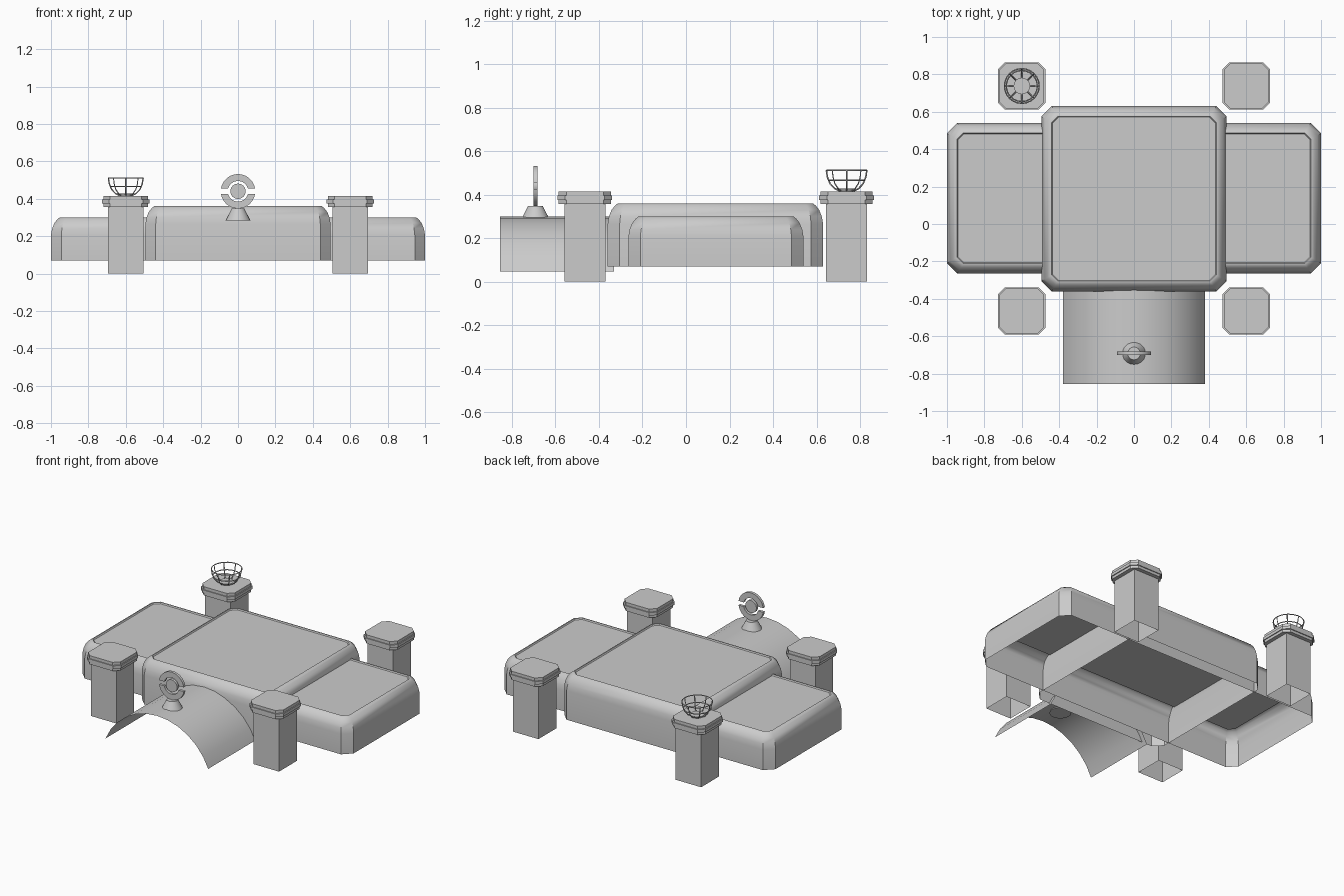
import bpy, bmesh, math
from mathutils import Vector, Matrix

if "Cube" in bpy.data.objects:
    bpy.data.objects.remove(bpy.data.objects["Cube"])

GREY = bpy.data.materials.new("plain grey")
GREY.diffuse_color = (0.6, 0.6, 0.6, 1)
GREY.use_nodes = True
GREY.node_tree.nodes["Principled BSDF"].inputs["Base Color"].default_value = GREY.diffuse_color


def finish(bm, name, angle=None):
    bmesh.ops.recalc_face_normals(bm, faces=bm.faces)
    me = bpy.data.meshes.new(name)
    bm.to_mesh(me)
    bm.free()
    me.materials.append(GREY)
    ob = bpy.data.objects.new(name, me)
    bpy.context.collection.objects.link(ob)
    if angle:
        bpy.ops.object.select_all(action='DESELECT')
        ob.select_set(True)
        bpy.context.view_layer.objects.active = ob
        bpy.ops.object.shade_smooth_by_angle(angle=math.radians(angle))
    return ob


def chamfered(cx, cy, hx, hy, c):
    """Rectangle outline with cut corners."""
    pts = [(hx, -hy + c), (hx, hy - c), (hx - c, hy), (-hx + c, hy),
           (-hx, hy - c), (-hx, -hy + c), (-hx + c, -hy), (hx - c, -hy)]
    return [(cx + x, cy + y) for x, y in pts]


def loft(bm, rings, cap_bottom=False, cap_top=True):
    """Skin a stack of closed rings of 3D points."""
    vs = [[bm.verts.new(p) for p in r] for r in rings]
    n = len(vs[0])
    for a, b in zip(vs, vs[1:]):
        for i in range(n):
            j = (i + 1) % n
            bm.faces.new((a[i], a[j], b[j], b[i]))
    if cap_bottom:
        bm.faces.new(vs[0][::-1])
    if cap_top:
        bm.faces.new(vs[-1])


def block(name, cy, hx, hy, top):
    """Open-bottomed block, rounded upper edge, slightly sunken roof panel."""
    steps = [(0, None), (0, -.095), (.006, -.06), (.018, -.03), (.034, -.01),
             (.047, 0), (.054, 0), (.059, -.007)]
    rings = []
    for inset, dz in steps:
        z = .07 if dz is None else top + dz
        c = .055 - .4 * inset
        rings.append([(x, y, z) for x, y in chamfered(0, cy, hx - inset, hy - inset, c)])
    bm = bmesh.new()
    loft(bm, rings)
    finish(bm, name, 35)


block("main_hall", .135, .495, .495, .36)
block("side_wings", .1375, 1.0, .4025, .30)

# Posts with three-layer caps
for cx, side in ((-.6, "left"), (.6, "right")):
    for cy, end in ((-.465, "front"), (.738, "back")):
        bm = bmesh.new()
        h = .094
        sq = [(cx - h, cy - h), (cx + h, cy - h), (cx + h, cy + h), (cx - h, cy + h)]
        loft(bm, [[(x, y, z) for x, y in sq] for z in (0, .36)])
        for z0, z1, w in ((.357, .375, .120), (.375, .395, .126), (.395, .415, .120)):
            ring = chamfered(cx, cy, w, w, .035)
            loft(bm, [[(x, y, z) for x, y in ring] for z in (z0, z1)], True)
        finish(bm, f"{end}_{side}_post")

# Arched entrance canopy: a single thin sheet
bm = bmesh.new()
R, half, N = .41, math.radians(67.5), 12
rows = []
for i in range(N + 1):
    a = -half + 2 * half * i / N
    x, z = R * math.sin(a), .30 - R + R * math.cos(a)
    rows.append([bm.verts.new((x, y, z)) for y in (-.855, -.33)])
for a, b in zip(rows, rows[1:]):
    bm.faces.new((a[0], b[0], b[1], a[1]))
finish(bm, "entrance_canopy", 40)

# Ornament on the canopy: cone foot, two half rings and a disc
OY, OZ, T = -.692, .44, .009
bm = bmesh.new()
bmesh.ops.create_cone(bm, cap_ends=True, segments=24, radius1=.066, radius2=.034,
                      depth=.062, matrix=Matrix.Translation((0, OY, .316)))
finish(bm, "ornament_foot", 40)


def plate(name, outline):
    bm = bmesh.new()
    loft(bm, [[(x, OY + s, OZ + z) for x, z in outline] for s in (-T, T)], True)
    finish(bm, name, 40)


def arc(r, gap, sign, n=16):
    a0 = math.asin(gap / r)
    return [(r * math.cos(a0 + (math.pi - 2 * a0) * i / n),
             sign * r * math.sin(a0 + (math.pi - 2 * a0) * i / n)) for i in range(n + 1)]


for name, sign in (("ornament_upper_ring", 1), ("ornament_lower_ring", -1)):
    plate(name, arc(.092, .014, sign) + arc(.055, .014, sign)[::-1])
plate("ornament_disc", [(.041 * math.cos(math.tau * i / 24), .041 * math.sin(math.tau * i / 24))
                        for i in range(24)])

# Wire basket on the back left post
BX, BY = -.6, .738


def wire(name, pts, cyclic, r=.0035):
    cu = bpy.data.curves.new(name, 'CURVE')
    cu.dimensions = '3D'
    cu.bevel_depth = r
    cu.bevel_resolution = 0
    cu.use_fill_caps = True
    sp = cu.splines.new('POLY')
    sp.points.add(len(pts) - 1)
    for p, co in zip(sp.points, pts):
        p.co = (*co, 1)
    sp.use_cyclic_u = cyclic
    cu.materials.append(GREY)
    bpy.context.collection.objects.link(bpy.data.objects.new(name, cu))


profile = [(.035, .418), (.055, .428), (.076, .45), (.088, .48), (.093, .511)]
for k in range(8):
    a = math.tau * k / 8
    wire(f"basket_rib_{k + 1}",
         [(BX + r * math.cos(a), BY + r * math.sin(a), z) for r, z in profile], False)
for name, r, z in (("basket_rim", .093, .511), ("basket_middle_ring", .083, .466)):
    wire(name, [(BX + r * math.cos(math.tau * i / 24), BY + r * math.sin(math.tau * i / 24), z)
                for i in range(24)], True)
bm = bmesh.new()
bmesh.ops.create_cone(bm, cap_ends=True, segments=16, radius1=.036, radius2=.044,
                      depth=.014, matrix=Matrix.Translation((BX, BY, .421)))
finish(bm, "basket_base", 40)
